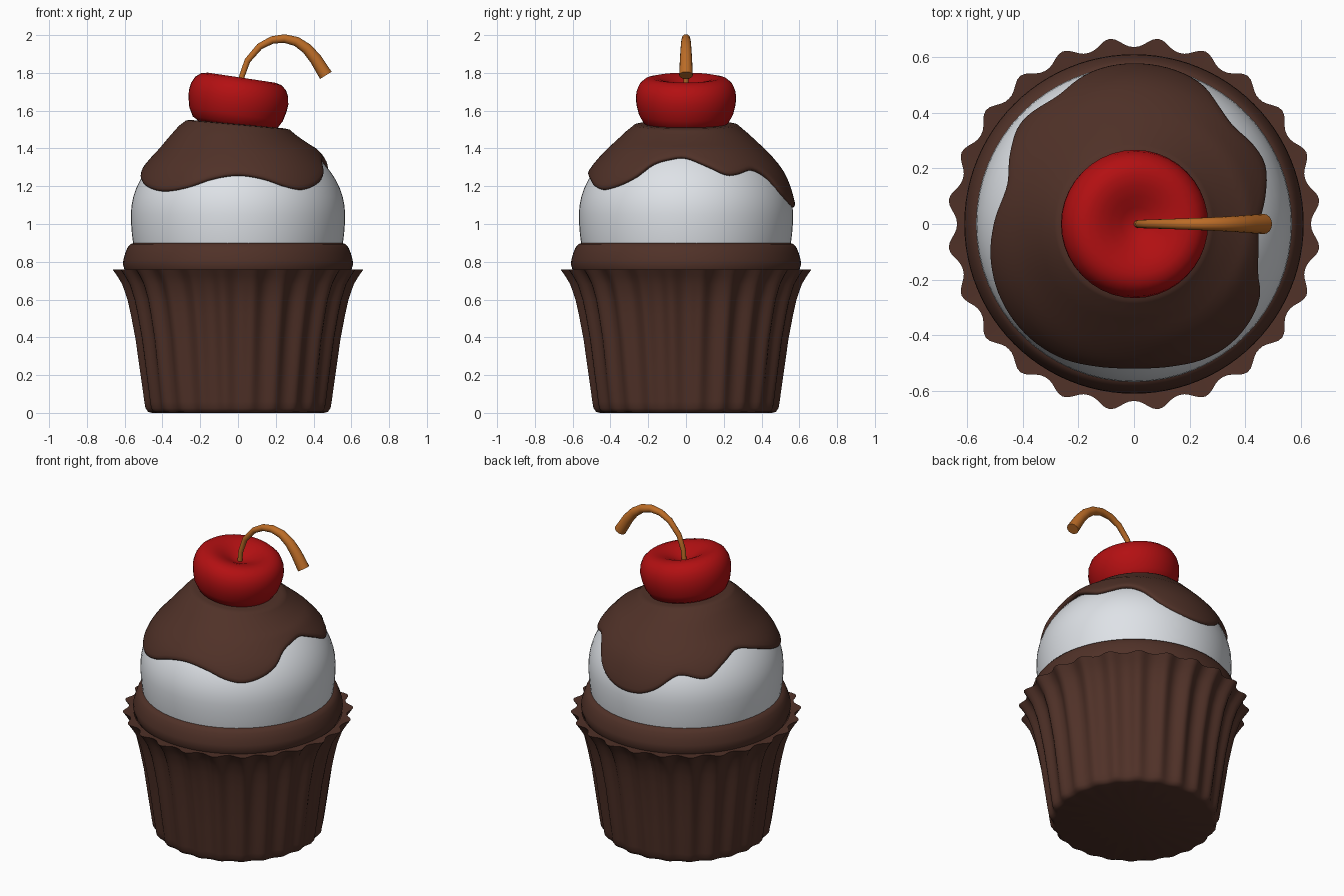
import bpy, bmesh, math
from mathutils import Matrix, Vector

if "Cube" in bpy.data.objects:
    bpy.data.objects.remove(bpy.data.objects["Cube"])


def material(name, rgb):
    m = bpy.data.materials.new(name)
    m.diffuse_color = (*rgb, 1)
    m.use_nodes = True
    m.node_tree.nodes["Principled BSDF"].inputs["Base Color"].default_value = m.diffuse_color
    return m


CHOC = material("chocolate", (0.080, 0.031, 0.021))
CREAM = material("cream_white", (0.76, 0.79, 0.83))
RED = material("cherry_red", (0.45, 0.005, 0.006))
STEM = material("stem_brown", (0.50, 0.15, 0.02))


def finish(bm, name, mat, angle):
    bmesh.ops.recalc_face_normals(bm, faces=bm.faces)
    me = bpy.data.meshes.new(name)
    bm.to_mesh(me)
    bm.free()
    me.materials.append(mat)
    ob = bpy.data.objects.new(name, me)
    bpy.context.collection.objects.link(ob)
    bpy.ops.object.select_all(action='DESELECT')
    ob.select_set(True)
    bpy.context.view_layer.objects.active = ob
    bpy.ops.object.shade_smooth_by_angle(angle=math.radians(angle))
    return ob


def rings_to_object(name, rings, mat, angle=40):
    """Skin a list of closed rings of points and cap both ends."""
    bm = bmesh.new()
    vs = [[bm.verts.new(p) for p in ring] for ring in rings]
    n = len(vs[0])
    for a, b in zip(vs, vs[1:]):
        for i in range(n):
            j = (i + 1) % n
            bm.faces.new((a[i], a[j], b[j], b[i]))
    for ring, src in ((vs[0], rings[0]), (vs[-1], rings[-1])):
        c = bm.verts.new(sum((Vector(p) for p in src), Vector()) / n)
        for i in range(n):
            bm.faces.new((ring[i], ring[(i + 1) % n], c))
    return finish(bm, name, mat, angle)


def lathe(name, profile, mat, n=64, flute=None, angle=40):
    """Revolve (r, z, flute_depth) rows around z."""
    rings = []
    for row in profile:
        r, z = row[:2]
        d = row[2] if len(row) > 2 else 0
        ring = []
        for i in range(n):
            t = 2 * math.pi * i / n
            q = r - (d * (1 - flute(t)) if flute else 0)
            ring.append((q * math.cos(t), q * math.sin(t), z))
        rings.append(ring)
    return rings_to_object(name, rings, mat, angle)


def spline(keys, x):
    """Smooth (Catmull-Rom) value through sorted (x, y) keys."""
    k = max(i for i in range(len(keys) - 1) if keys[i][0] <= x or i == 0)
    p = [keys[min(max(k + o, 0), len(keys) - 1)] for o in (-1, 0, 1, 2)]
    h = p[2][0] - p[1][0]
    u = min(max((x - p[1][0]) / h, 0), 1)
    m1 = (p[2][1] - p[0][1]) / (p[2][0] - p[0][0]) * h
    m2 = (p[3][1] - p[1][1]) / (p[3][0] - p[1][0]) * h
    return ((2*u**3 - 3*u*u + 1) * p[1][1] + (u**3 - 2*u*u + u) * m1
            + (3*u*u - 2*u**3) * p[2][1] + (u**3 - u*u) * m2)


# Wrapper: fluted cup with 24 ridges
def ridge(t):
    return abs(math.cos(12 * (t - math.radians(7.5)))) ** 2.5


lathe("wrapper", [(0.46, 0, 0.008), (0.48, 0.006, 0.012), (0.494, 0.025, 0.015),
                  (0.50, 0.06, 0.017), (0.523, 0.22, 0.022), (0.547, 0.39, 0.027),
                  (0.572, 0.52, 0.03), (0.59, 0.60, 0.032), (0.618, 0.68, 0.034),
                  (0.645, 0.725, 0.035), (0.67, 0.76, 0.035), (0.605, 0.757),
                  (0.585, 0.70)], CHOC, n=240, flute=ridge)

# Cake edge bulging above the wrapper
lathe("cake_top", [(0.57, 0.70), (0.60, 0.755), (0.609, 0.785), (0.607, 0.81),
                   (0.597, 0.845), (0.585, 0.875), (0.57, 0.893), (0.55, 0.90),
                   (0.30, 0.90)], CHOC, n=96)


# Cream scoop: squashed dome
def scoop_r(z):
    h = 0.45 if z > 1.05 else 0.75
    return 0.567 * math.sqrt(max(0, 1 - ((z - 1.05) / h) ** 2))


scoop = [(scoop_r(z), z) for z in (0.86, 0.9, 0.95, 1.0)]
scoop += [(0.567 * math.cos(a), 1.05 + 0.45 * math.sin(a))
          for a in (math.radians(6 * k) for k in range(15))]
lathe("cream_scoop", scoop, CREAM)

# Chocolate sauce: shell over the scoop, lower edge follows wavy drips
EDGE = [(0, 1.345), (14, 1.30), (25, 1.257), (33, 1.262), (45, 1.283), (55, 1.245),
        (66, 1.15), (80, 1.095), (95, 1.09), (106, 1.13), (120, 1.22), (138, 1.20),
        (150, 1.265), (163, 1.315), (180, 1.28), (195, 1.23), (210, 1.19),
        (225, 1.172), (240, 1.19), (255, 1.235), (270, 1.255), (285, 1.235),
        (298, 1.195), (308, 1.18), (320, 1.205), (330, 1.25), (338, 1.31),
        (350, 1.34)]
EDGE = [(a - 360, z) for a, z in EDGE[-2:]] + EDGE + [(a + 360, z) for a, z in EDGE[:3]]
SIDE = [(1.05, 0.585), (1.10, 0.579), (1.17, 0.562), (1.23, 0.541), (1.30, 0.503),
        (1.385, 0.43), (1.45, 0.36), (1.50, 0.305), (1.515, 0.285)]


def sauce_ring(level):
    ring = []
    for i in range(120):
        t = 2 * math.pi * i / 120
        e = spline(EDGE, math.degrees(t))
        kind, v = level
        if kind == "top":
            r, z = v
        elif kind == "side":
            z = 1.515 + (e + 0.03 - 1.515) * v
            r = spline(SIDE, z)
        else:  # rounded rim tucked into the scoop
            z = e + v[0]
            r = spline(SIDE, z) * (1 - v[1]) + (scoop_r(z) - 0.01) * v[1]
        x = r * math.cos(t)
        z -= 0.09 * x * min(max((z - 1.40) / 0.1, 0), 1)
        ring.append((x, r * math.sin(t), z))
    return ring


levels = [("top", (0.15, 1.53)), ("top", (0.25, 1.528)), ("top", (0.275, 1.524))]
levels += [("side", k / 10) for k in range(11)]
levels += [("rim", v) for v in ((0.014, 0.1), (0.004, 0.35), (0.0, 0.7), (0.002, 1.1))]
rings_to_object("chocolate_sauce", [sauce_ring(l) for l in levels], CHOC, 60)

# Cherry: dimpled and tilted to the right
cherry = lathe("cherry", [(0.18, -0.14), (0.225, -0.115), (0.25, -0.07), (0.262, -0.02),
                          (0.266, 0.02), (0.26, 0.06), (0.243, 0.095), (0.215, 0.118),
                          (0.18, 0.126), (0.14, 0.12), (0.10, 0.105), (0.06, 0.085),
                          (0.025, 0.07)], RED, n=40, angle=60)
cherry.data.transform(Matrix.Translation((0, 0, 1.65))
                      @ Matrix.Rotation(math.radians(8.5), 4, 'Y'))

# Stem: arched tube that widens towards its end
PATH = [(0.012, 1.70), (0.02, 1.78), (0.05, 1.865), (0.115, 1.94), (0.18, 1.974),
        (0.245, 1.982), (0.31, 1.966), (0.365, 1.928), (0.41, 1.875), (0.465, 1.787)]
rings = []
for i, (x, z) in enumerate(PATH):
    a, b = PATH[max(i - 1, 0)], PATH[min(i + 1, len(PATH) - 1)]
    d = Vector((b[0] - a[0], 0, b[1] - a[1])).normalized()
    side = Vector((-d.z, 0, d.x))
    r = 0.014 + 0.022 * (i / (len(PATH) - 1)) ** 1.6
    rings.append([Vector((x, 0, z)) + side * r * math.cos(t) + Vector((0, r, 0)) * math.sin(t)
                  for t in (2 * math.pi * k / 16 for k in range(16))])
rings_to_object("cherry_stem", rings, STEM, 50)
